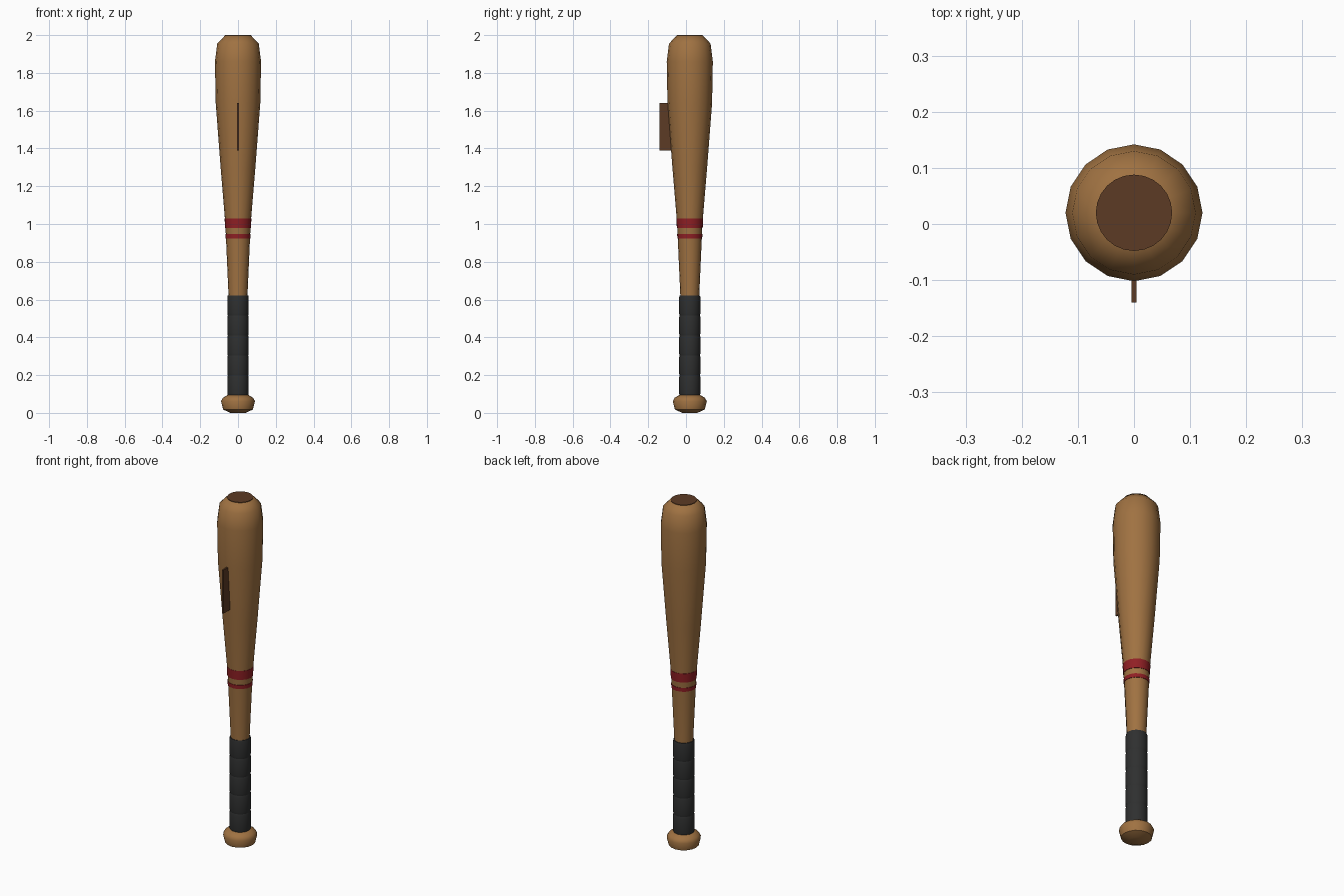
import bpy, bmesh, math

cube = bpy.data.objects.get("Cube")
if cube:
    bpy.data.objects.remove(cube)

AXIS_Y = 0.02  # the bat's centre line


def material(name, rgb):
    m = bpy.data.materials.new(name)
    m.use_nodes = True
    m.diffuse_color = (*rgb, 1)
    m.node_tree.nodes["Principled BSDF"].inputs["Base Color"].default_value = (*rgb, 1)
    return m


wood = material("warm wood", (0.35, 0.168, 0.054))
dark = material("dark brown", (0.108, 0.044, 0.018))
black = material("black tape", (0.028, 0.029, 0.029))
red = material("red paint", (0.28, 0.014, 0.018))


def finish(name, bm, mat, angle=None):
    bmesh.ops.recalc_face_normals(bm, faces=bm.faces)
    mesh = bpy.data.meshes.new(name)
    bm.to_mesh(mesh)
    bm.free()
    mesh.materials.append(mat)
    obj = bpy.data.objects.new(name, mesh)
    bpy.context.collection.objects.link(obj)
    if angle:
        bpy.ops.object.select_all(action="DESELECT")
        obj.select_set(True)
        bpy.context.view_layer.objects.active = obj
        bpy.ops.object.shade_smooth_by_angle(angle=math.radians(angle))
    return obj


def lathe(name, profile, mat, sides=16, angle=40):
    """Turn a (radius, z) profile about the bat's axis and cap both ends."""
    bm = bmesh.new()
    rings = []
    for r, z in profile:
        rings.append([bm.verts.new((r * math.cos(a), AXIS_Y + r * math.sin(a), z))
                      for a in (math.tau * i / sides for i in range(sides))])
    for low, high in zip(rings, rings[1:]):
        for i in range(sides):
            j = (i + 1) % sides
            bm.faces.new((low[i], low[j], high[j], high[i]))
    bm.faces.new(rings[0])
    bm.faces.new(rings[-1])
    return finish(name, bm, mat, angle)


# Tapered barrel and handle
lathe("barrel", [(0.046, 0.05), (0.047, 0.45), (0.05, 0.62), (0.067, 1.0),
                 (0.092, 1.3), (0.118, 1.64), (0.122, 1.86), (0.11, 1.955),
                 (0.07, 1.997)], wood, angle=50)
lathe("end_cap", [(0.068, 1.99), (0.068, 2.0)], dark, sides=24)

# Rounded knob
lathe("knob", [(0.04, 0.0), (0.079, 0.018), (0.09, 0.062), (0.08, 0.08),
               (0.055, 0.095)], wood, angle=50)

# Overlapping wraps of grip tape
WRAPS = 5
step = (0.622 - 0.092) / WRAPS
for i in range(WRAPS):
    z = 0.092 + i * step
    lathe(f"grip_wrap_{i + 1}", [(0.054, z), (0.0565, z + step * 0.12),
                                 (0.0565, z + step * 0.9), (0.054, z + step)], black)

# Painted rings
for name, low, high in (("wide_ring", 0.978, 1.03), ("narrow_ring", 0.924, 0.946)):
    radius = lambda z: 0.0695 + (z - 1.0) * 0.05
    lathe(name, [(radius(low), low), (radius(high), high)], red)

# Upright plate standing out from the front
bm = bmesh.new()
bmesh.ops.create_cube(bm, size=1)
bmesh.ops.scale(bm, vec=(0.0095, 0.08, 0.25), verts=bm.verts)
bmesh.ops.translate(bm, vec=(0, -0.1, 1.515), verts=bm.verts)
finish("front_plate", bm, dark)
